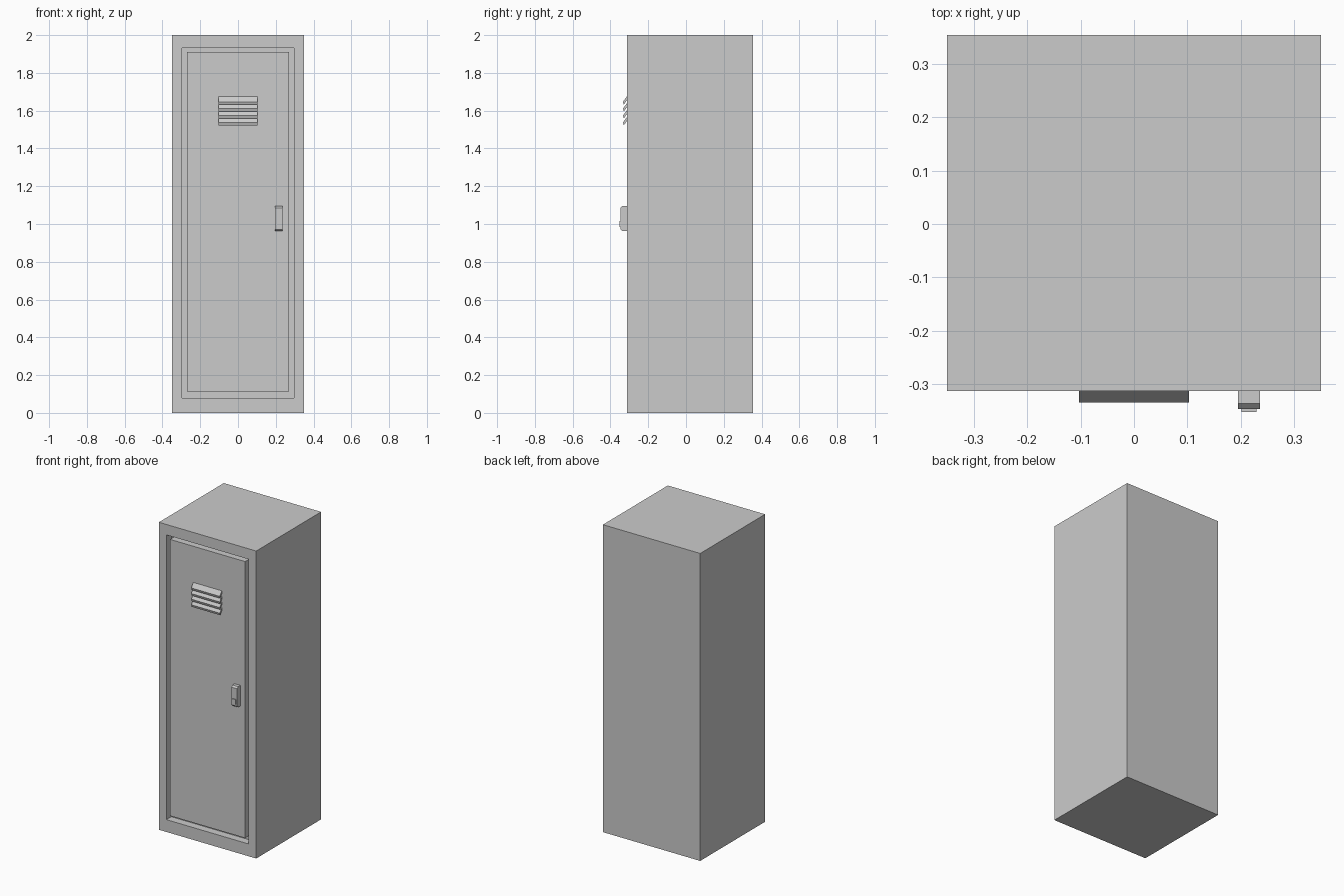
import bpy, bmesh

if "Cube" in bpy.data.objects:
    bpy.data.objects.remove(bpy.data.objects["Cube"])

FRONT, BACK = -0.313, 0.354


def finish(name, bm):
    bmesh.ops.recalc_face_normals(bm, faces=bm.faces)
    mesh = bpy.data.meshes.new(name)
    bm.to_mesh(mesh)
    bm.free()
    ob = bpy.data.objects.new(name, mesh)
    bpy.context.collection.objects.link(ob)
    return ob


def prism(name, profile, x0, x1):
    """Extrude a (y, z) side profile from x0 to x1."""
    bm = bmesh.new()
    face = bm.faces.new([bm.verts.new((x0, y, z)) for y, z in profile])
    ext = bmesh.ops.extrude_face_region(bm, geom=[face])["geom"]
    verts = [v for v in ext if isinstance(v, bmesh.types.BMVert)]
    bmesh.ops.translate(bm, vec=(x1 - x0, 0, 0), verts=verts)
    return finish(name, bm)


def box(name, x0, x1, y0, y1, z0, z1):
    return prism(name, [(y0, z0), (y1, z0), (y1, z1), (y0, z1)], x0, x1)


# Cabinet with a recess cut into the front
def cabinet_body():
    bm = bmesh.new()
    floor_y = FRONT + 0.05

    def ring(hw, z0, z1, y):
        return [bm.verts.new(p) for p in
                ((-hw, y, z0), (hw, y, z0), (hw, y, z1), (-hw, y, z1))]

    rings = [ring(0.35, 0, 2, BACK), ring(0.35, 0, 2, FRONT),
             ring(0.296, 0.08, 1.932, FRONT), ring(0.296, 0.08, 1.932, floor_y)]
    for a, b in zip(rings, rings[1:]):
        for i in range(4):
            j = (i + 1) % 4
            bm.faces.new((a[i], a[j], b[j], b[i]))
    bm.faces.new(rings[0])
    bm.faces.new(rings[-1])
    return finish("cabinet", bm)


cabinet_body()

# Flush door, leaving a groove all around
box("door", -0.27, 0.27, FRONT, FRONT + 0.05, 0.112, 1.91)

# Sloping vent slats
for i in range(4):
    t = 1.675 - i * 0.0365
    prism(f"vent_slat_{i + 1}",
          [(FRONT, t), (-0.334, t - 0.028), (-0.329, t - 0.043),
           (FRONT, t - 0.020)], -0.1025, 0.1025)

# Handle housing with chamfered ends and a small latch
c = 0.010
prism("handle", [(FRONT, 0.962), (-0.346 + c, 0.962), (-0.346, 0.962 + c),
                 (-0.346, 1.096 - c), (-0.346 + c, 1.096), (FRONT, 1.096)],
      0.195, 0.236)
box("latch_button", 0.201, 0.229, -0.352, -0.346, 0.985, 1.015)
